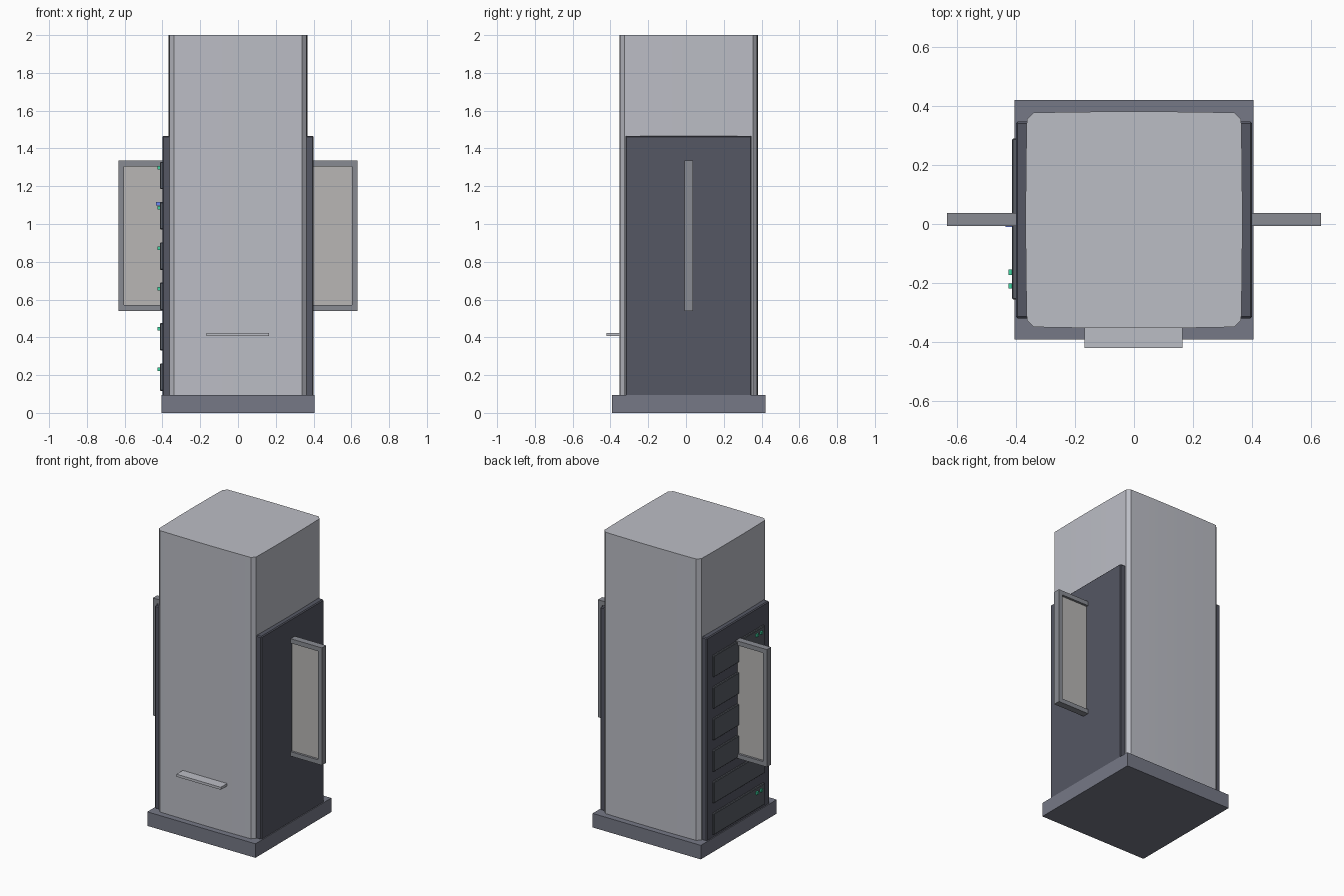
import bpy, bmesh

if "Cube" in bpy.data.objects:
    bpy.data.objects.remove(bpy.data.objects["Cube"])

def material(name, rgb):
    m = bpy.data.materials.new(name)
    m.diffuse_color = (*rgb, 1)
    m.use_nodes = True
    m.node_tree.nodes["Principled BSDF"].inputs["Base Color"].default_value = m.diffuse_color
    return m

SHELL = material("shell_grey", (0.50, 0.51, 0.56))
BASE = material("base_grey", (0.18, 0.19, 0.24))
DARK = material("dark_panel", (0.09, 0.095, 0.125))
DRAWER = material("drawer_dark", (0.10, 0.11, 0.13))
FRAME = material("frame_grey", (0.25, 0.26, 0.29))
PALE = material("pale_panel", (0.48, 0.47, 0.46))
GREEN = material("green_light", (0.05, 0.65, 0.35))
BLUE = material("blue_light", (0.15, 0.25, 0.9))

def finish(name, bm, mat):
    bmesh.ops.recalc_face_normals(bm, faces=bm.faces)
    me = bpy.data.meshes.new(name)
    bm.to_mesh(me)
    bm.free()
    me.materials.append(mat)
    ob = bpy.data.objects.new(name, me)
    bpy.context.collection.objects.link(ob)
    return ob

def box(name, xs, ys, zs, mat, bevel=0):
    bm = bmesh.new()
    bmesh.ops.create_cube(bm, size=1)
    for v in bm.verts:
        v.co = [r[0] + (c + 0.5) * (r[1] - r[0]) for c, r in zip(v.co, (xs, ys, zs))]
    if bevel:
        bmesh.ops.bevel(bm, geom=bm.edges[:], offset=bevel, segments=1, affect='EDGES')
    return finish(name, bm, mat)

def extrude_profile(name, points, axis_vec, mat):
    bm = bmesh.new()
    face = bm.faces.new([bm.verts.new(p) for p in points])
    new = bmesh.ops.extrude_face_region(bm, geom=[face], use_keep_orig=True)["geom"]
    bmesh.ops.translate(bm, vec=axis_vec, verts=[g for g in new if isinstance(g, bmesh.types.BMVert)])
    return finish(name, bm, mat)

# Plinth
box("base", (-0.405, 0.405), (-0.392, 0.42), (0, 0.095), BASE)

# Tall body: gently bowed sides with clipped corners
outline = []
for quarter in range(4):
    for i in range(9):
        t = 1 - i / 4
        x, y = 0.34 * t, 0.367 - 0.004 * t * t
        for _ in range(quarter):
            x, y = -y, x
        outline.append((x, y + 0.014, 0.004))
body = extrude_profile("body", outline, (0, 0, 1.996), SHELL)
bpy.context.view_layer.objects.active = body
body.select_set(True)
bpy.ops.object.shade_smooth_by_angle(angle=0.6)

# Front shelf
box("front_shelf", (-0.167, 0.165), (-0.42, -0.345), (0.407, 0.424), SHELL)

# Side panels, each with a framed fin
for side, s in (("left", -1), ("right", 1)):
    def span(a, b):
        return tuple(sorted((s * a, s * b)))
    box(side + "_panel", span(0.34, 0.4), (-0.32, 0.347), (0.09, 1.467), DARK, 0.006)
    c = [(0.395, 0.54), (0.633, 0.54), (0.633, 1.335), (0.395, 1.335),
         (0.395, 1.305), (0.603, 1.305), (0.603, 0.57), (0.395, 0.57)]
    extrude_profile(side + "_fin_frame", [(s * x, -0.007, z) for x, z in c], (0, 0.045, 0), FRAME)
    box(side + "_fin_panel", span(0.395, 0.608), (0.008, 0.023), (0.565, 1.31), PALE)

# Drawers with a pair of indicator lights on the left side
for i in range(6):
    z = 0.117 + 0.2135 * i
    box(f"drawer_{i + 1}", (-0.413, -0.395), (-0.256, 0.29), (z, z + 0.145), DRAWER, 0.004)
    for j, y in enumerate((-0.21, -0.163)):
        box(f"drawer_{i + 1}_light_{j + 1}", (-0.425, -0.41), (y - 0.009, y + 0.009),
            (z + 0.105, z + 0.123), GREEN)

# Small blue status light beside the left fin
box("status_light", (-0.435, -0.41), (-0.011, 0.0), (1.098, 1.116), BLUE)
